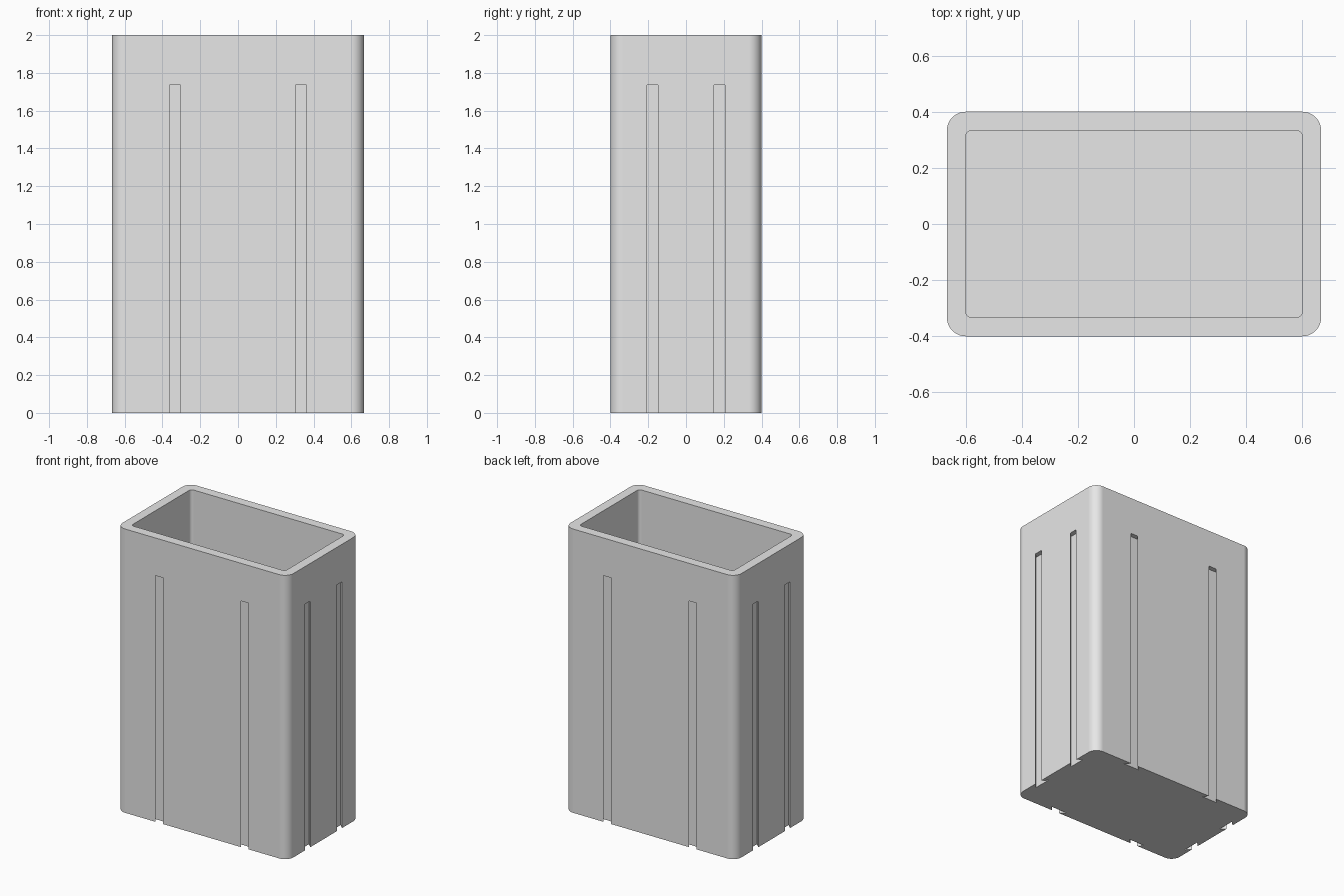
import bpy, bmesh, math

if "Cube" in bpy.data.objects:
    bpy.data.objects.remove(bpy.data.objects["Cube"], do_unlink=True)

W, D, H = 1.3333, 0.8, 2.0        # outer size
WALL = 0.0667
GROOVE_TOP = 1.735

grey = bpy.data.materials.new("light_grey")
grey.use_nodes = True
colour = (0.8, 0.8, 0.8, 1)
grey.diffuse_color = colour
grey.node_tree.nodes["Principled BSDF"].inputs["Base Color"].default_value = colour


def prism(name, outline, z0, z1):
    """Extrude a flat outline upward from z0 to z1."""
    bm = bmesh.new()
    base = bm.faces.new([bm.verts.new((x, y, z0)) for x, y in outline])
    top = bmesh.ops.extrude_face_region(bm, geom=[base])["geom"]
    verts = [v for v in top if isinstance(v, bmesh.types.BMVert)]
    bmesh.ops.translate(bm, verts=verts, vec=(0, 0, z1 - z0))
    bmesh.ops.recalc_face_normals(bm, faces=bm.faces)
    mesh = bpy.data.meshes.new(name)
    bm.to_mesh(mesh)
    bm.free()
    mesh.materials.append(grey)
    obj = bpy.data.objects.new(name, mesh)
    bpy.context.collection.objects.link(obj)
    return obj


def rounded_rect(w, d, r, steps=12):
    """Outline of a rectangle with rounded corners."""
    points = []
    for i, (sx, sy) in enumerate([(1, 1), (-1, 1), (-1, -1), (1, -1)]):
        for k in range(steps + 1):
            a = (i + k / steps) * math.pi / 2
            points.append((sx * (w / 2 - r) + r * math.cos(a),
                           sy * (d / 2 - r) + r * math.sin(a)))
    return points


def dovetail(offset, face, side, along_x):
    """Groove section: narrow at the wall face, wider inside."""
    half, depth = 0.029, 0.0333
    section = [(-half, -0.02), (-half, 0), (-half - depth, depth),
               (half + depth, depth), (half, 0), (half, -0.02)]
    points = [(offset + u, side * (face - v)) for u, v in section]
    return points if along_x else [(y, x) for x, y in points]


# Body, hollow and grooves
body = prism("container_body", rounded_rect(W, D, WALL), 0, H)
cutters = [prism("hollow_cutter",
                 rounded_rect(W - 2 * WALL, D - 2 * WALL, 0.022), WALL, H + 0.1)]
for side in (-1, 1):
    for sign in (-1, 1):
        for name, outline in (
                ("long_wall_groove", dovetail(sign * 0.3333, D / 2, side, True)),
                ("short_wall_groove", dovetail(sign * 0.1767, W / 2, side, False))):
            cutters.append(prism(name + "_cutter", outline, -0.1, GROOVE_TOP))

# Cut everything out of the body
bpy.ops.object.select_all(action="DESELECT")
bpy.context.view_layer.objects.active = body
body.select_set(True)
for cutter in cutters:
    mod = body.modifiers.new("cut", "BOOLEAN")
    mod.operation = "DIFFERENCE"
    mod.solver = "EXACT"
    mod.object = cutter
    bpy.ops.object.modifier_apply(modifier=mod.name)
    bpy.data.objects.remove(cutter, do_unlink=True)

# Smooth corners with flat walls and crisp edges
bpy.ops.object.shade_smooth_by_angle(angle=math.radians(30))
weighted = body.modifiers.new("flat_walls", "WEIGHTED_NORMAL")
weighted.keep_sharp = True
